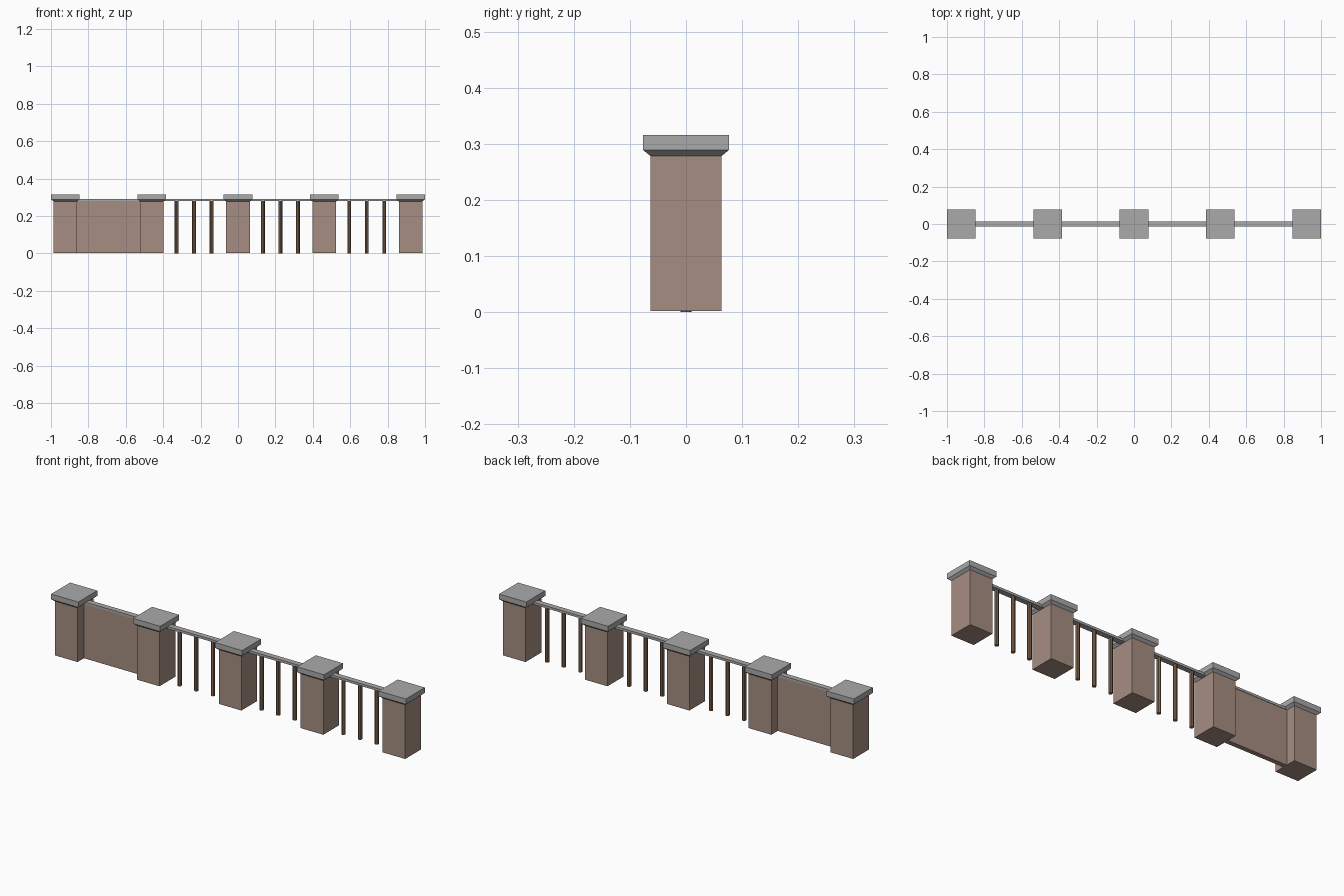
import bpy, bmesh

if "Cube" in bpy.data.objects:
    bpy.data.objects.remove(bpy.data.objects["Cube"])

PITCH = 0.4615           # distance between posts
POST, CAP = 0.0635, 0.0765   # half widths


def material(name, rgb):
    m = bpy.data.materials.new(name)
    m.diffuse_color = (*rgb, 1)
    m.use_nodes = True
    m.node_tree.nodes["Principled BSDF"].inputs["Base Color"].default_value = m.diffuse_color
    return m


BRICK = material("brick", (0.38, 0.27, 0.22))
WOOD = material("wood", (0.25, 0.15, 0.09))
STONE = material("stone", (0.4, 0.4, 0.4))


def stack(name, x, rings, mat):
    """Closed solid from rectangular rings (half x, half y, z)."""
    bm = bmesh.new()
    loops = [[bm.verts.new((x + sx * hx, sy * hy, z))
              for sx, sy in ((-1, -1), (1, -1), (1, 1), (-1, 1))]
             for hx, hy, z in rings]
    bm.faces.new(loops[0][::-1])
    bm.faces.new(loops[-1])
    for a, b in zip(loops, loops[1:]):
        for i in range(4):
            j = (i + 1) % 4
            bm.faces.new((a[i], a[j], b[j], b[i]))
    me = bpy.data.meshes.new(name)
    bm.to_mesh(me)
    bm.free()
    me.materials.append(mat)
    bpy.context.collection.objects.link(bpy.data.objects.new(name, me))


# Posts with flared caps
for i in range(5):
    x = (i - 2) * PITCH
    stack(f"post_{i}", x, [(POST, POST, 0.002), (POST, POST, 0.278)], BRICK)
    stack(f"post_cap_{i}", x, [(POST, POST, 0.278), (CAP, CAP, 0.289),
                               (CAP, CAP, 0.316)], STONE)

# Rails between posts, solid wall in the first bay, balusters in the others
half = PITCH / 2 - POST
for i in range(4):
    mid = (i - 1.5) * PITCH
    stack(f"top_rail_{i}", mid, [(half, 0.014, 0.279), (half, 0.014, 0.291)], STONE)
    if i == 0:
        stack("wall_panel", mid, [(half, 0.012, 0.002), (half, 0.012, 0.279)], BRICK)
        continue
    for k in (-1, 0, 1):
        bpy.ops.mesh.primitive_cylinder_add(
            vertices=8, radius=0.01, depth=0.28,
            location=(mid - 0.004 + k * 0.0935, 0, 0.14))
        bar = bpy.context.object
        bar.name = f"baluster_{i}_{k + 1}"
        bar.data.materials.append(WOOD)
